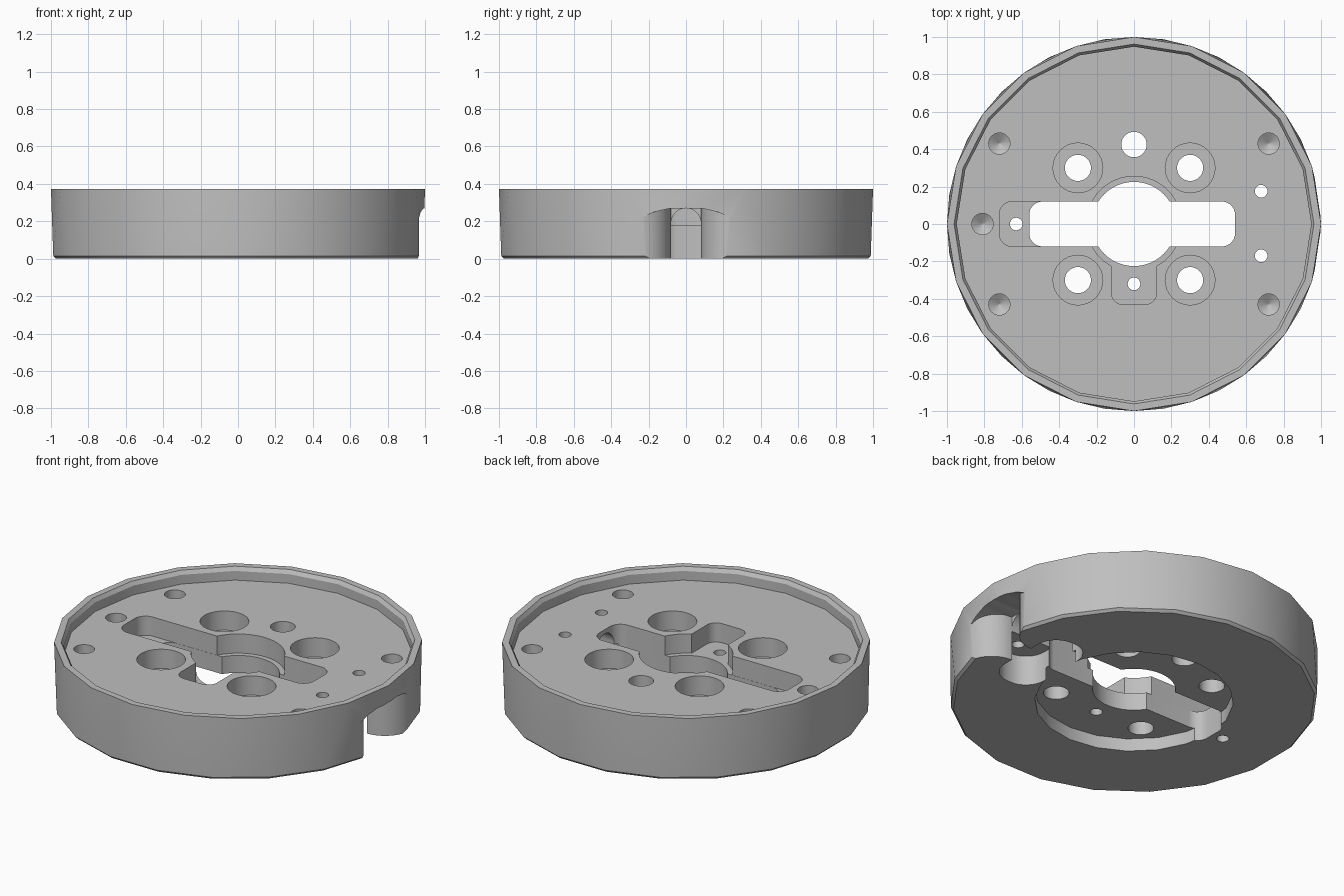
import bpy, bmesh
from math import cos, sin, pi, radians

cube = bpy.data.objects.get("Cube")
if cube:
    bpy.data.objects.remove(cube, do_unlink=True)

FLOOR, LEDGE, RECESS, ABOVE, BELOW = 0.295, 0.18, 0.076, 0.5, -0.1

grey = bpy.data.materials.new("machined grey")
grey.use_nodes = True
grey.diffuse_color = (0.52, 0.52, 0.52, 1)
grey.node_tree.nodes["Principled BSDF"].inputs["Base Color"].default_value = grey.diffuse_color


def arc(cx, cy, r, a0, a1, n):
    return [(cx + r * cos(radians(a0 + (a1 - a0) * i / n)),
             cy + r * sin(radians(a0 + (a1 - a0) * i / n))) for i in range(n + 1)]


def circle(cx, cy, r, n=32):
    return arc(cx, cy, r, 0, 360, n)[:-1]


def rounded_rect(x0, x1, y0, y1, r):
    corners = ((x1 - r, y1 - r), (x0 + r, y1 - r), (x0 + r, y0 + r), (x1 - r, y0 + r))
    return [p for i, (cx, cy) in enumerate(corners)
            for p in arc(cx, cy, r, 90 * i, 90 * i + 90, 8)]


def finish(bm, name):
    bmesh.ops.recalc_face_normals(bm, faces=bm.faces)
    mesh = bpy.data.meshes.new(name)
    bm.to_mesh(mesh)
    bm.free()
    mesh.materials.append(grey)
    obj = bpy.data.objects.new(name, mesh)
    bpy.context.collection.objects.link(obj)
    return obj


def loft(rings, name, twisted=-1):
    """Skin closed rings of 3D points; the twisted band is made of triangles."""
    bm = bmesh.new()
    loops = [[bm.verts.new(p) for p in ring] for ring in rings]
    for k, (a, b) in enumerate(zip(loops, loops[1:])):
        for i in range(len(a)):
            j = (i + 1) % len(a)
            if k == twisted:
                bm.faces.new((a[i], a[j], b[j]))
                bm.faces.new((a[i], b[j], b[i]))
            else:
                bm.faces.new((a[i], a[j], b[j], b[i]))
    bm.faces.new(loops[0][::-1])
    bm.faces.new(loops[-1])
    return finish(bm, name)


def prism(outline, z0, z1, name):
    return loft([[(x, y, z) for x, y in outline] for z in (z0, z1)], name)


def boolean(target, tool, operation="DIFFERENCE"):
    mod = target.modifiers.new("cut", "BOOLEAN")
    mod.operation = operation
    mod.solver = "EXACT"
    mod.object = tool
    bpy.context.view_layer.objects.active = target
    bpy.ops.object.modifier_apply(modifier=mod.name)
    bpy.data.objects.remove(tool, do_unlink=True)


# Twenty-sided dish with chamfered foot and rim
def ring(r, z, phase):
    return [(r * cos(pi * (i + phase) / 10), r * sin(pi * (i + phase) / 10), z)
            for i in range(20)]


body = loft([ring(0.985, 0, 0.5), ring(1, 0.015, 0.5), ring(1, 0.372, 0),
             ring(0.962, 0.372, 0), ring(0.948, 0.35, 0), ring(0.948, FLOOR, 0)],
            "round_base", twisted=1)


def cut(outline, z0, z1):
    boolean(body, prism(outline, z0, z1, "cutter"))


# Underside recess and transverse pocket
cut(circle(0, 0, 0.54, 20), BELOW, RECESS)
cut(rounded_rect(0.52, 0.8, -0.27, 0.27, 0.13), BELOW, LEDGE)

# Stepped centre pockets, then the through openings
cut(circle(0, 0, 0.255, 48), LEDGE, ABOVE)
cut(rounded_rect(-0.72, 0.1, -0.121, 0.121, 0.07), LEDGE, ABOVE)
cut(rounded_rect(-0.12, 0.12, -0.43, 0, 0.06), LEDGE, ABOVE)
cut(circle(0, 0, 0.225, 48), BELOW, ABOVE)
cut(rounded_rect(-0.56, 0.54, -0.12, 0.12, 0.07), BELOW, ABOVE)

# Counterbored bolt holes
for x in (-0.3, 0.3):
    for y in (-0.3, 0.3):
        cut(circle(x, y, 0.133), LEDGE, ABOVE)
        cut(circle(x, y, 0.07), BELOW, ABOVE)

# Plain through holes
cut(circle(0, 0.425, 0.068), BELOW, ABOVE)
for x, y in ((-0.63, 0), (0, -0.32), (0.68, 0.175), (0.68, -0.17)):
    cut(circle(x, y, 0.034, 20), BELOW, ABOVE)

# Blind holes with drilled cone tips
for x, y in ((-0.72, 0.43), (0.72, 0.43), (-0.72, -0.43), (0.72, -0.43), (-0.81, 0)):
    levels = ((0.002, 0.1), (0.057, 0.135), (0.057, ABOVE))
    boolean(body, loft([[(px, py, z) for px, py in circle(x, y, r, 24)]
                        for r, z in levels], "cutter"))

# Arched cable channel from the centre slot to the outside
arch = [(-0.08, BELOW), (0.08, BELOW)] + arc(0, 0.19, 0.08, 0, 180, 16)
boolean(body, loft([[(x, y, z) for y, z in arch] for x in (0.45, 1.1)], "cutter"))

# Flared mouth of the channel with a drooping ceiling
side = arc(0.8, 0.25, 0.17, -90, 0, 12) + [(0.97, 0.4), (1.2, 0.4)]
mouth = prism(side + [(x, -y) for x, y in reversed(side)], BELOW, 0.4, "cutter")
roof = [(-0.42, BELOW), (0.42, BELOW), (0.42, 0.19), (0.24, 0.218), (0.17, 0.25),
        (0.09, 0.268), (-0.09, 0.268), (-0.17, 0.25), (-0.24, 0.218), (-0.42, 0.19)]
roof_block = loft([[(x, y, z) for y, z in roof] for x in (0.7, 1.3)], "roof_cutter")
boolean(mouth, roof_block, "INTERSECT")
boolean(body, mouth)

# Smooth shading with crisp edges
bpy.ops.object.select_all(action="DESELECT")
body.select_set(True)
bpy.context.view_layer.objects.active = body
bpy.ops.object.shade_smooth_by_angle(angle=radians(30))
